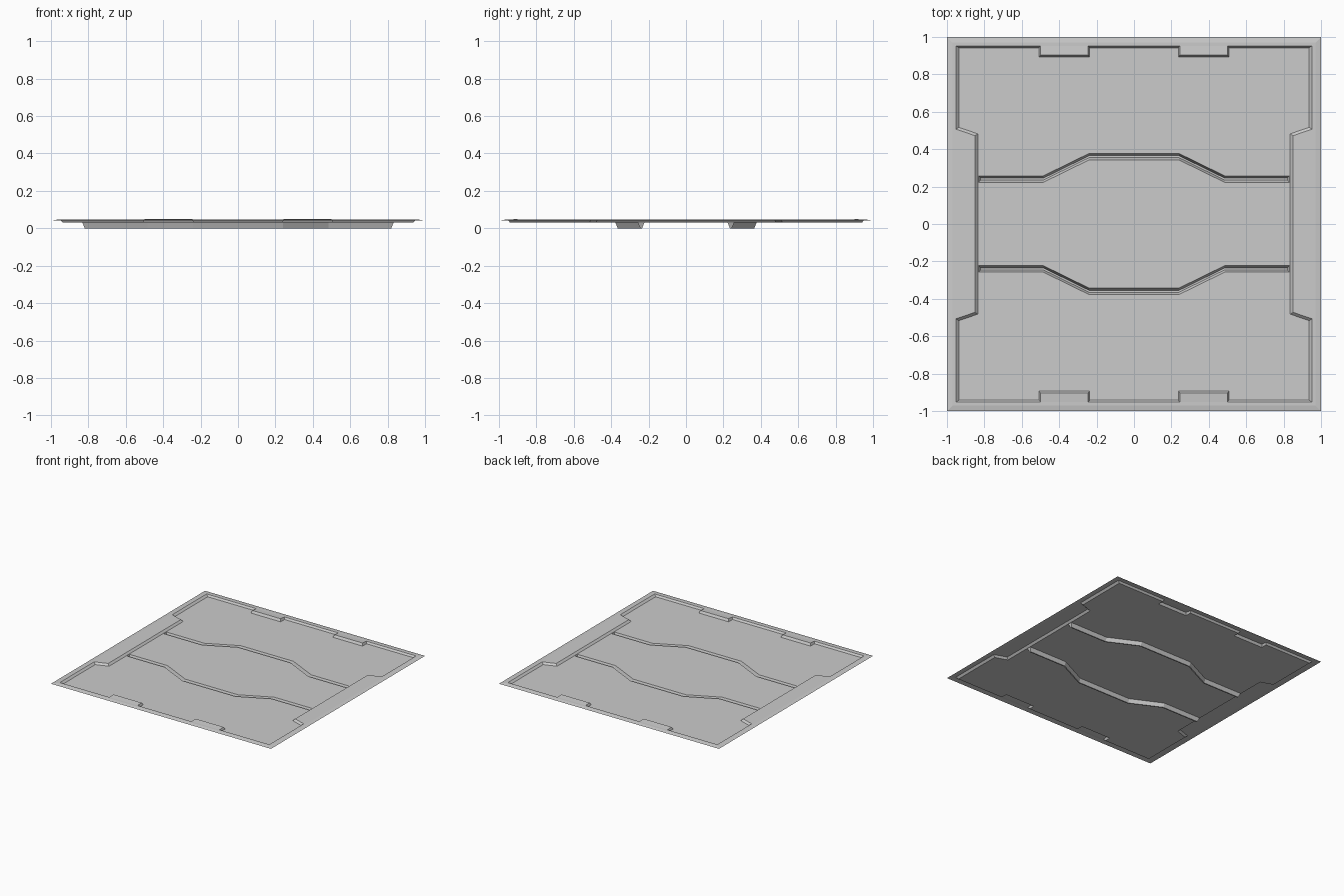
import bpy, bmesh

if "Cube" in bpy.data.objects:
    bpy.data.objects.remove(bpy.data.objects["Cube"])

EDGE_Z, RIM_Z, TAB_Z, PANEL_Z = 0.041, 0.046, 0.05, 0.031


def four_way(quarter):
    """Mirror a first-quadrant run of points into a closed clockwise loop."""
    q, r = quarter, quarter[::-1]
    return (q + [(x, -y, z) for x, y, z in r] +
            [(-x, -y, z) for x, y, z in q] + [(-x, y, z) for x, y, z in r])


def make(name, faces=(), fill_loops=()):
    """Open sheet from polygons plus a flat fill between nested loops, facing up."""
    bm = bmesh.new()
    for f in faces:
        bm.faces.new([bm.verts.new(p) for p in f])
    edges = []
    for loop in fill_loops:
        vs = [bm.verts.new(p) for p in loop]
        edges += [bm.edges.new((vs[i - 1], vs[i])) for i in range(len(vs))]
    if edges:
        bmesh.ops.triangle_fill(bm, edges=edges, use_beauty=True, normal=(0, 0, 1))
    bmesh.ops.remove_doubles(bm, verts=bm.verts[:], dist=1e-5)
    bm.normal_update()
    bmesh.ops.reverse_faces(bm, faces=[f for f in bm.faces if f.normal.z < 0])
    me = bpy.data.meshes.new(name)
    bm.to_mesh(me)
    bm.free()
    ob = bpy.data.objects.new(name, me)
    bpy.context.collection.objects.link(ob)
    return ob


def band(a, b):
    """Quads joining two closed loops of equal length."""
    return [(a[i - 1], a[i], b[i], b[i - 1]) for i in range(len(a))]


# Loops: outer edge, bevelled rim, top and foot of the recess wall
outer = four_way([(1, 1, EDGE_Z)])
rim = four_way([(0.97, 0.97, RIM_Z)])
base = [(0.245, 0.953, RIM_Z), (0.5, 0.953, RIM_Z)]
tips = [(0.245, 0.903, TAB_Z), (0.5, 0.903, TAB_Z)]
side = [(0.952, 0.953, RIM_Z), (0.952, 0.507, RIM_Z), (0.85, 0.472, RIM_Z)]
wall_top = four_way([base[0], tips[0], tips[1], base[1]] + side)
wall_foot = four_way([(x, y, PANEL_Z) for x, y in (
    (0.237, 0.942), (0.237, 0.892), (0.508, 0.892), (0.508, 0.942),
    (0.936, 0.942), (0.936, 0.517), (0.835, 0.482))])

# Border frame with four small tabs
tabs = [[(sx * x, sy * y, z) for x, y, z in (base[0], base[1], tips[1], tips[0])]
        for sx in (1, -1) for sy in (1, -1)]
make("border_frame", band(outer, rim) + tabs, [rim, four_way(base + side)])

# Sloped wall down to the panel
make("recess_wall", band(wall_top, wall_foot))


def channel_loop(sy, inset, z):
    """Outline of one bent channel, shrunk by inset."""
    path = [(-0.832 + inset, 0.24), (-0.485, 0.24), (-0.24, 0.36),
            (0.24, 0.36), (0.485, 0.24), (0.832 - inset, 0.24)]
    h = 0.0175 - inset
    return ([(x, sy * (y + h), z) for x, y in path] +
            [(x, sy * (y - h), z) for x, y in path[::-1]])


# Bent channels sunk below the panel
mouths = []
for label, sy in (("back", 1), ("front", -1)):
    mouth = channel_loop(sy, 0, PANEL_Z)
    floor = channel_loop(sy, 0.0125, 0)
    floor_quads = [(floor[i], floor[i + 1], floor[10 - i], floor[11 - i]) for i in range(5)]
    make(label + "_channel", band(mouth, floor) + floor_quads)
    mouths.append(mouth)

# Main panel with the channel openings cut out
make("floor_panel", fill_loops=[wall_foot] + mouths)
